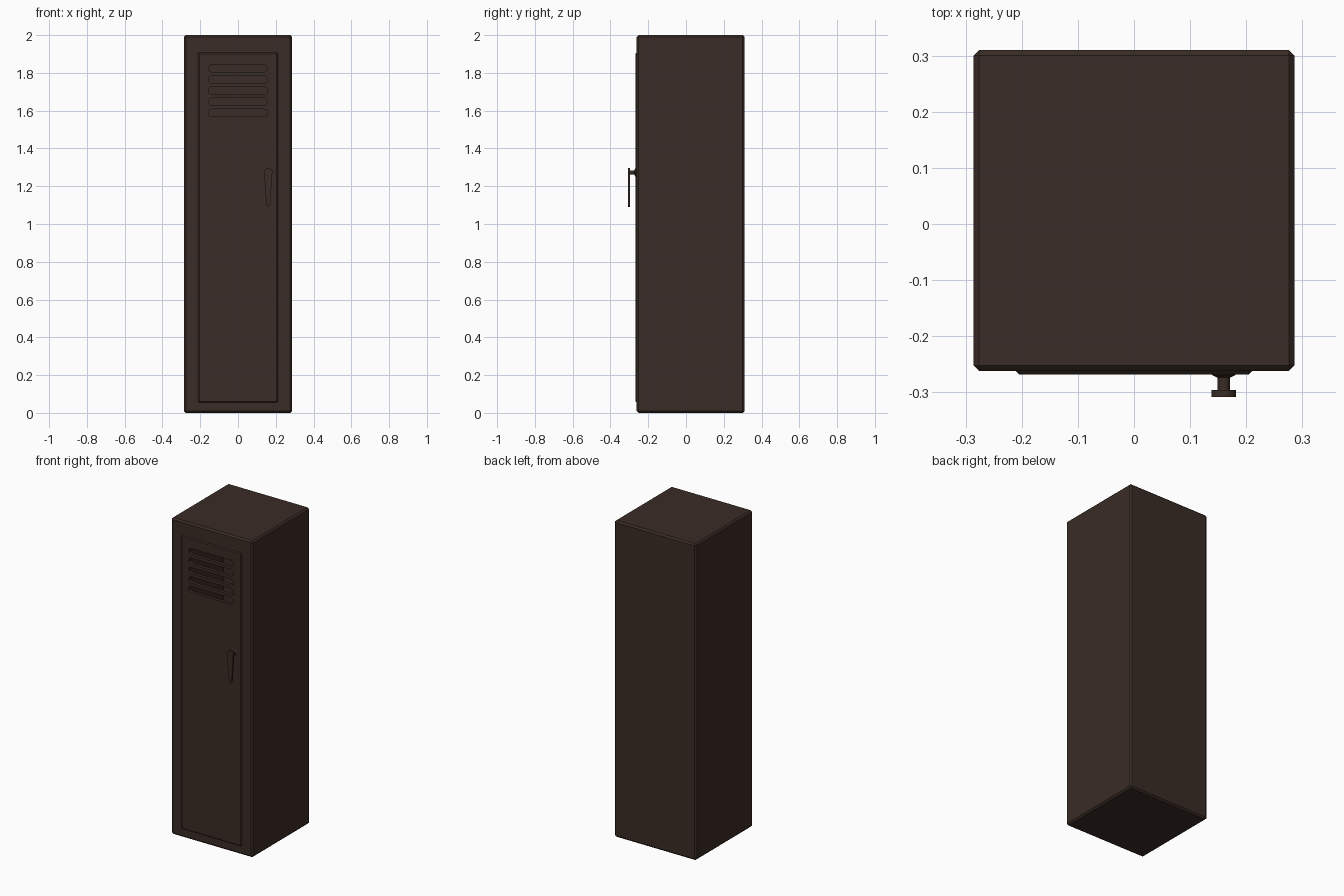
import bpy, bmesh, math
from mathutils import Matrix

if "Cube" in bpy.data.objects:
    bpy.data.objects.remove(bpy.data.objects["Cube"])

paint = bpy.data.materials.new("dark_brown_paint")
paint.diffuse_color = (0.042, 0.025, 0.019, 1)
paint.use_nodes = True
paint.node_tree.nodes["Principled BSDF"].inputs["Base Color"].default_value = paint.diffuse_color


def add_mesh(name, bm):
    bmesh.ops.recalc_face_normals(bm, faces=bm.faces[:])
    me = bpy.data.meshes.new(name)
    bm.to_mesh(me)
    bm.free()
    me.materials.append(paint)
    ob = bpy.data.objects.new(name, me)
    bpy.context.collection.objects.link(ob)
    return ob


def box(name, x, y, z, chamfer=0):
    """Box from (min, max) ranges with single-step chamfered edges."""
    bm = bmesh.new()
    bmesh.ops.create_cube(bm, size=1)
    for v in bm.verts:
        v.co = [r[0] if c < 0 else r[1] for r, c in zip((x, y, z), v.co)]
    if chamfer:
        bmesh.ops.bevel(bm, geom=bm.edges[:], offset=chamfer, segments=1,
                        affect='EDGES')
    return add_mesh(name, bm)


def plate(name, outline, y0, y1):
    """Extrude an x-z outline along y."""
    bm = bmesh.new()
    face = bm.faces.new([bm.verts.new((x, y0, z)) for x, z in outline])
    ext = bmesh.ops.extrude_face_region(bm, geom=[face])
    for v in ext["geom"]:
        if isinstance(v, bmesh.types.BMVert):
            v.co.y = y1
    return add_mesh(name, bm)


def arc(cx, cz, r, start, n=8):
    """Half circle of points, counter-clockwise from the start angle."""
    return [(cx + r * math.cos(start + math.pi * i / n),
             cz + r * math.sin(start + math.pi * i / n)) for i in range(n + 1)]


def cut(target, cutter):
    cutter.hide_render = True
    mod = target.modifiers.new("cut", 'BOOLEAN')
    mod.operation, mod.solver, mod.object = 'DIFFERENCE', 'EXACT', cutter
    bpy.context.view_layer.objects.active = target
    bpy.ops.object.modifier_apply(modifier=mod.name)
    bpy.data.objects.remove(cutter)


# Hollow cabinet with a doorway
cabinet = box("cabinet", (-0.286, 0.286), (-0.262, 0.31), (0, 2), 0.01)
cut(cabinet, box("cavity_cutter", (-0.27, 0.27), (-0.245, 0.24), (0.02, 1.98)))
cut(cabinet, box("doorway_cutter", (-0.21, 0.21), (-0.4, -0.2), (0.056, 1.906)))

# Door with five round-ended vent slots
door = box("door", (-0.214, 0.214), (-0.268, -0.247), (0.052, 1.91), 0.009)
for i in range(5):
    z = 1.825 - 0.0593 * i
    outline = arc(0.137, z, 0.02, -math.pi / 2) + arc(-0.137, z, 0.02, math.pi / 2)
    cut(door, plate("slot_cutter", outline, -0.3, -0.2))

# Handle: tapered grip plate
grip = arc(0.16, 1.275, 0.022, 0, 12) + arc(0.16, 1.101, 0.010, math.pi, 12)
plate("handle_grip", grip, -0.308, -0.296)

# Handle: turned stem with a flared foot
bm = bmesh.new()
rings = [(0.021, -0.264), (0.021, -0.269), (0.011, -0.274), (0.011, -0.298)]
prev = None
for r, y in rings:
    ring = [bm.verts.new((0.16 + r * math.cos(a), y, 1.272 + r * math.sin(a)))
            for a in (math.tau * k / 16 for k in range(16))]
    if prev:
        for k in range(16):
            j = (k + 1) % 16
            bm.faces.new((prev[k], prev[j], ring[j], ring[k]))
    else:
        bm.faces.new(ring)
    prev = ring
bm.faces.new(prev)
add_mesh("handle_stem", bm)
